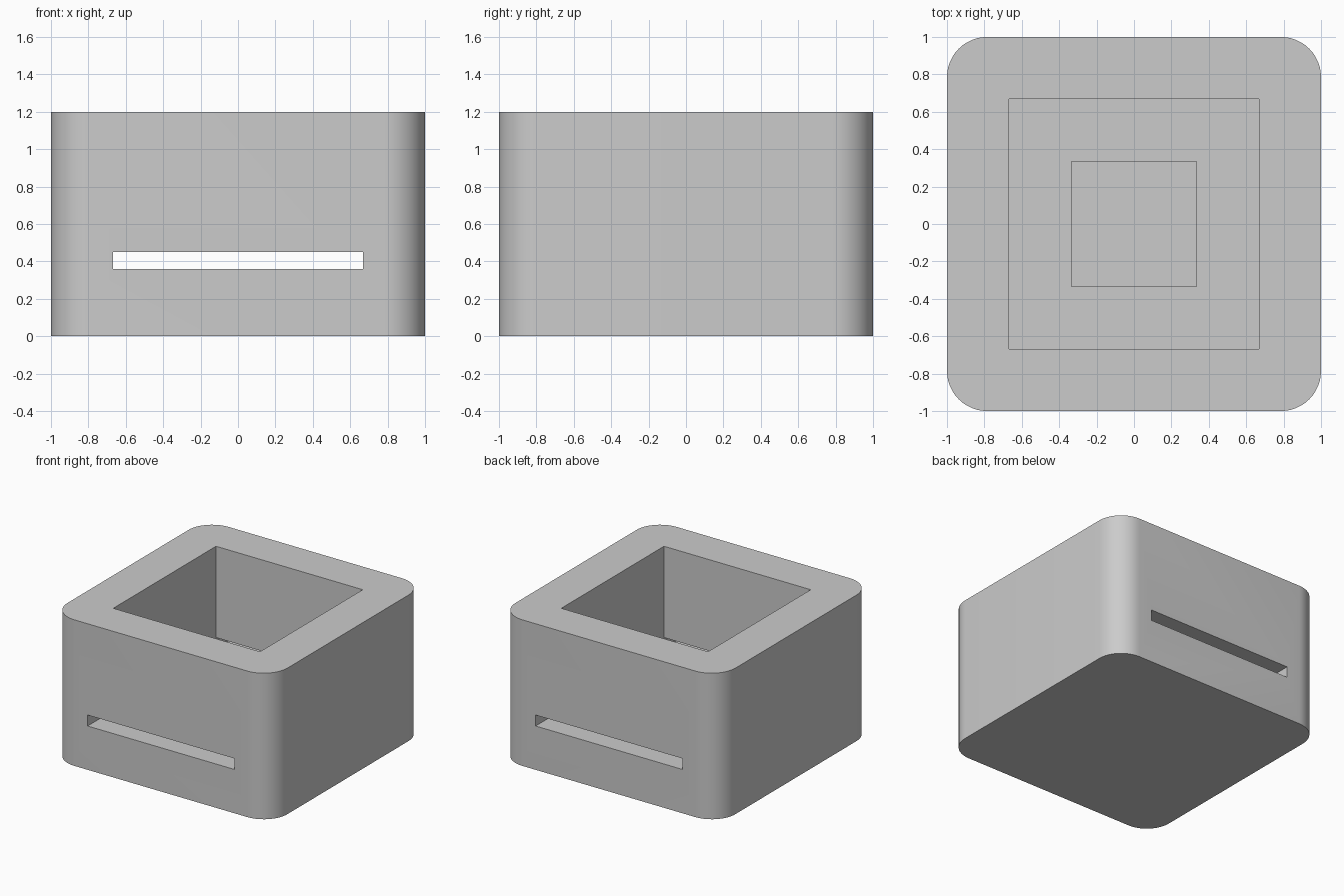
import bpy, bmesh, math

if "Cube" in bpy.data.objects:
    bpy.data.objects.remove(bpy.data.objects["Cube"])

HALF, HEIGHT, RADIUS = 1.0, 1.2, 0.215
OPEN = 0.667                      # half width of cavity and slot
SLOT_LOW, SLOT_HIGH = 0.36, 0.45
PIT, PIT_FLOOR = 0.333, 0.15

grey = bpy.data.materials.new("plain grey")
grey.diffuse_color = (0.6, 0.6, 0.6, 1)
grey.use_nodes = True
grey.node_tree.nodes["Principled BSDF"].inputs["Base Color"].default_value = grey.diffuse_color


def prism(name, outline, direction):
    """Extrude a closed outline of 3D points along a direction."""
    bm = bmesh.new()
    face = bm.faces.new([bm.verts.new(p) for p in outline])
    new = bmesh.ops.extrude_face_region(bm, geom=[face])["geom"]
    bmesh.ops.translate(bm, vec=direction,
                        verts=[v for v in new if isinstance(v, bmesh.types.BMVert)])
    bmesh.ops.recalc_face_normals(bm, faces=bm.faces)
    mesh = bpy.data.meshes.new(name)
    bm.to_mesh(mesh)
    bm.free()
    mesh.materials.append(grey)
    obj = bpy.data.objects.new(name, mesh)
    bpy.context.collection.objects.link(obj)
    return obj


# Rounded square block
c = HALF - RADIUS
outline = []
for quarter, (sx, sy) in enumerate([(1, 1), (-1, 1), (-1, -1), (1, -1)]):
    for i in range(13):
        a = math.radians(90 * quarter + 7.5 * i)
        outline.append((sx * c + RADIUS * math.cos(a), sy * c + RADIUS * math.sin(a), 0))
body = prism("rounded_block", outline, (0, 0, HEIGHT))

# Cavity with the front-to-back slot at its floor: an upside-down T along x
half_t = [(1.2, SLOT_LOW), (1.2, SLOT_HIGH), (OPEN, SLOT_HIGH), (OPEN, HEIGHT + 0.2)]
tee = half_t + [(-y, z) for y, z in reversed(half_t)]
cavity = prism("cavity_cutter", [(-OPEN, y, z) for y, z in tee], (2 * OPEN, 0, 0))

# Small square pit in the cavity floor
pit = prism("pit_cutter", [(x * PIT, y * PIT, PIT_FLOOR)
                           for x, y in [(-1, -1), (1, -1), (1, 1), (-1, 1)]],
            (0, 0, 0.4 - PIT_FLOOR))

bpy.context.view_layer.objects.active = body
body.select_set(True)
for cutter in (cavity, pit):
    mod = body.modifiers.new(cutter.name, "BOOLEAN")
    mod.operation, mod.solver, mod.object = "DIFFERENCE", "EXACT", cutter
    bpy.ops.object.modifier_apply(modifier=mod.name)
    bpy.data.objects.remove(cutter)

bpy.ops.object.shade_smooth_by_angle(angle=math.radians(30))
